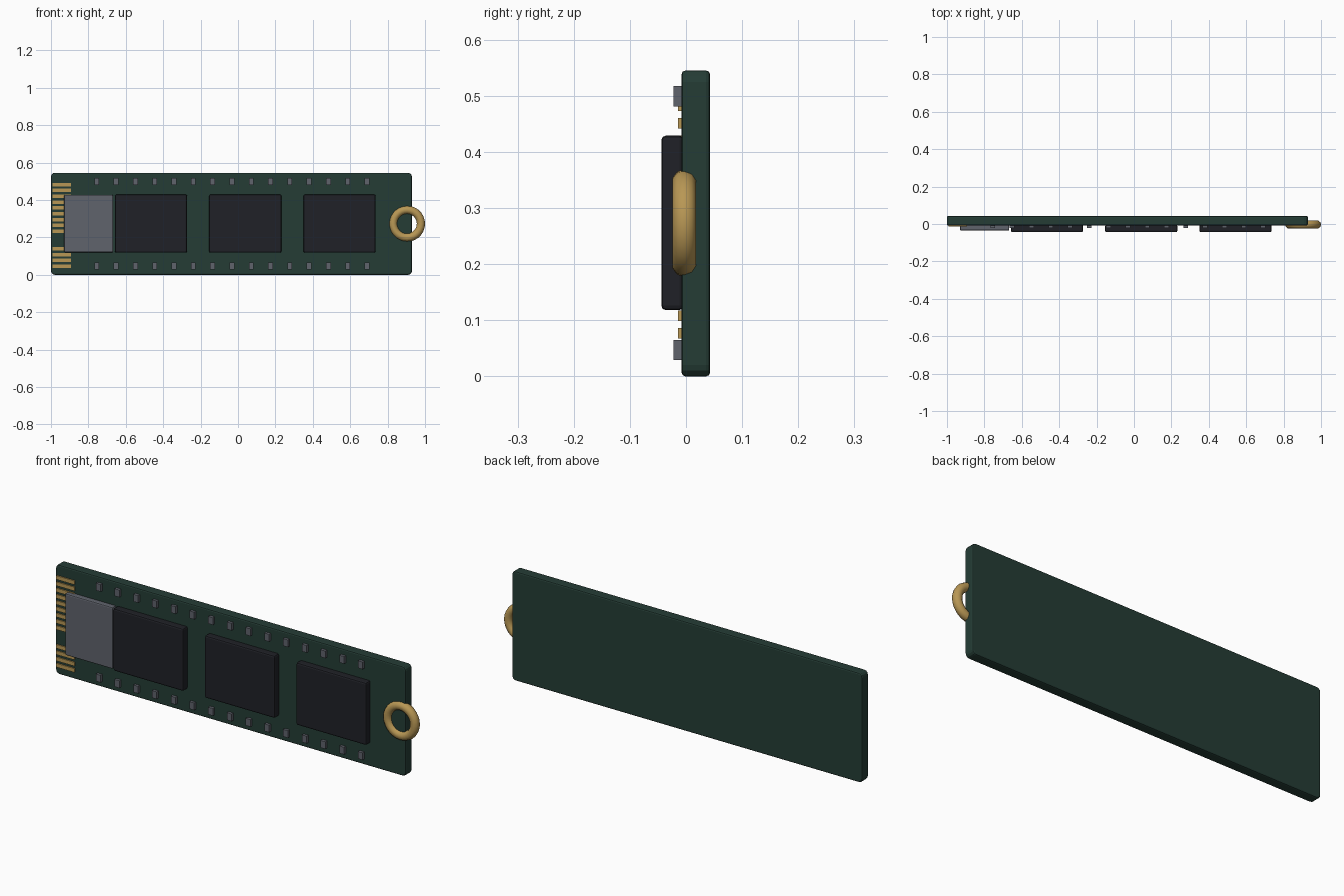
import bpy, bmesh, math

if "Cube" in bpy.data.objects:
    bpy.data.objects.remove(bpy.data.objects["Cube"])


def material(name, rgb):
    m = bpy.data.materials.new(name)
    m.diffuse_color = (*rgb, 1)
    m.use_nodes = True
    m.node_tree.nodes["Principled BSDF"].inputs["Base Color"].default_value = m.diffuse_color
    return m


GREEN = material("board green", (0.018, 0.046, 0.036))
BLACK = material("chip black", (0.014, 0.015, 0.020))
GREY = material("cap grey", (0.115, 0.125, 0.15))
GOLD = material("gold", (0.48, 0.31, 0.09))


def box(name, x, y, z, mat, corner=0.0, bevel=0.0):
    """Box from (min, max) ranges; corner rounds the y-direction edges."""
    bm = bmesh.new()
    bmesh.ops.create_cube(bm, size=1)
    for v in bm.verts:
        v.co = [r[0] + (c + 0.5) * (r[1] - r[0]) for c, r in zip(v.co, (x, y, z))]
    if corner:
        edges = [e for e in bm.edges
                 if abs(e.verts[0].co.y - e.verts[1].co.y) > 1e-5]
        bmesh.ops.bevel(bm, geom=edges, offset=corner, segments=3,
                        profile=0.5, affect='EDGES')
    me = bpy.data.meshes.new(name)
    bm.to_mesh(me)
    bm.free()
    me.materials.append(mat)
    ob = bpy.data.objects.new(name, me)
    bpy.context.collection.objects.link(ob)
    if bevel:
        mod = ob.modifiers.new("edge_bevel", 'BEVEL')
        mod.width, mod.segments = bevel, 2
        mod.limit_method = 'ANGLE'
        mod.angle_limit = math.radians(40)
    return ob


FACE = -0.008   # front face of the board
SINK = -0.004   # parts are seated slightly into the board

# Circuit board
box("circuit_board", (-1, 0.93), (FACE, 0.043), (0, 0.545), GREEN, 0.02, 0.007)

# Memory chips
for i in range(3):
    cx = -0.465 + i * 0.504
    box(f"memory_chip_{i + 1}", (cx - 0.193, cx + 0.193), (-0.044, SINK),
        (0.118, 0.429), BLACK, bevel=0.008)

# Controller chip
box("controller_chip", (-0.93, -0.667), (-0.035, SINK), (0.12, 0.427), GREY,
    bevel=0.006)

# Gold contacts, with a two-contact gap for the key
for i in range(15):
    if i in (4, 5):
        continue
    cz = 0.0455 + i * 0.0312
    box(f"edge_contact_{i + 1}", (-0.992, -0.892), (-0.014, SINK),
        (cz - 0.0095, cz + 0.0095), GOLD)

# Rows of small capacitors along both long edges
for row, cz in (("lower", 0.047), ("upper", 0.499)):
    for i in range(15):
        cx = -0.755 + i * 0.1032
        box(f"{row}_capacitor_{i + 1}", (cx - 0.013, cx + 0.013),
            (-0.022, SINK), (cz - 0.018, cz + 0.018), GREY)

# Key ring loop
bpy.ops.mesh.primitive_torus_add(
    major_segments=28, minor_segments=10, major_radius=0.074, minor_radius=0.022,
    location=(0.904, -0.003, 0.273), rotation=(math.pi / 2, 0, 0))
ring = bpy.context.object
ring.name = "key_ring"
ring.data.materials.append(GOLD)
bpy.ops.object.shade_smooth_by_angle(angle=math.radians(45))
